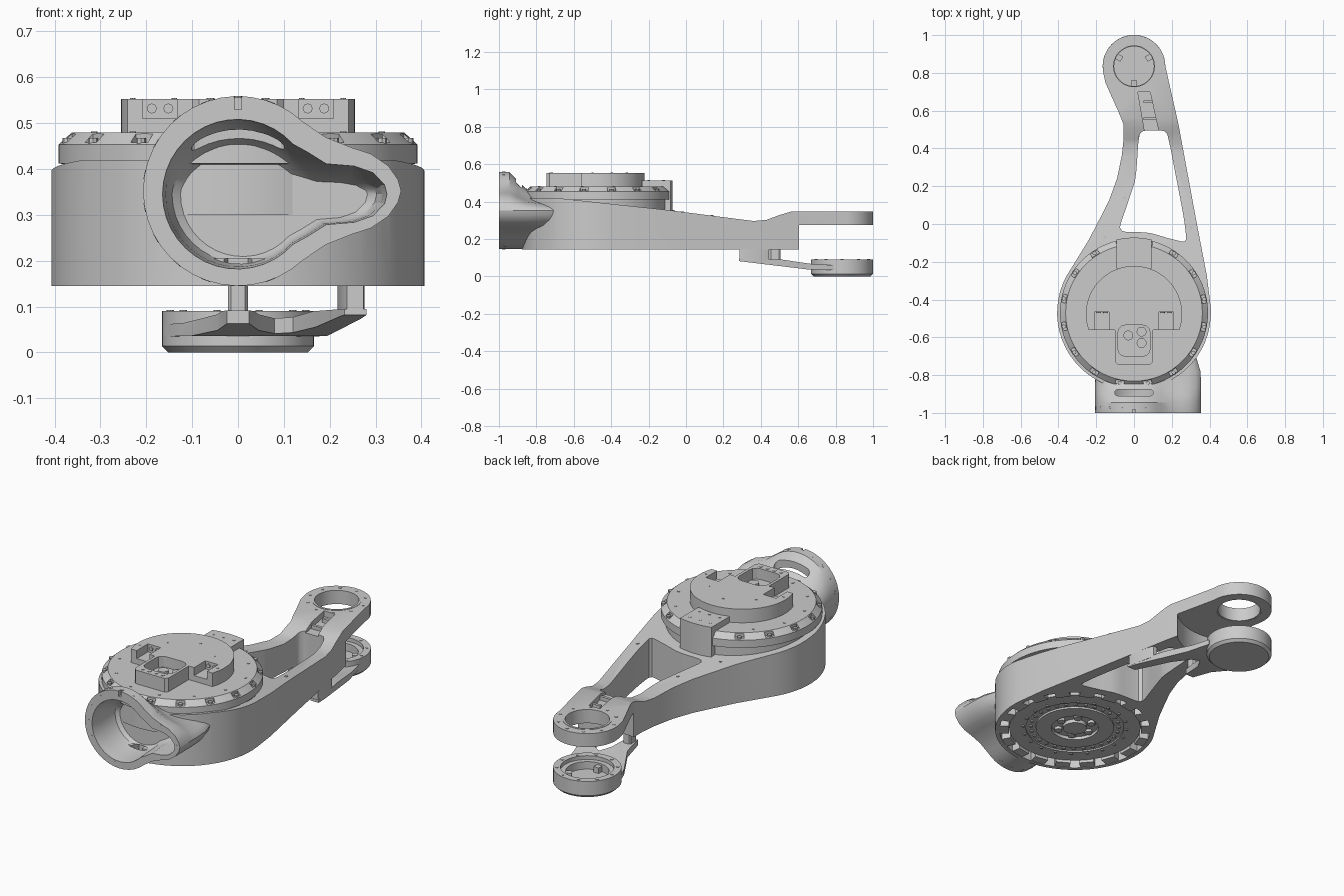
import bpy, bmesh
from math import sin, cos, pi, radians
from mathutils import Matrix, Vector

if "Cube" in bpy.data.objects:
    bpy.data.objects.remove(bpy.data.objects["Cube"])

HUB = (0, -0.47)    # turntable centre
EYE = (0, 0.835)    # fork eye centre


def finish(name, bm):
    bmesh.ops.recalc_face_normals(bm, faces=bm.faces)
    me = bpy.data.meshes.new(name)
    bm.to_mesh(me)
    bm.free()
    ob = bpy.data.objects.new(name, me)
    bpy.context.collection.objects.link(ob)
    return ob


def loft(name, rings, closed=False):
    bm = bmesh.new()
    vs = [[bm.verts.new(p) for p in r] for r in rings]
    n = len(vs[0])
    pairs = list(zip(vs, vs[1:])) + ([(vs[-1], vs[0])] if closed else [])
    for a, b in pairs:
        for i in range(n):
            j = (i + 1) % n
            bm.faces.new((a[i], a[j], b[j], b[i]))
    if not closed:
        bm.faces.new(vs[0])
        bm.faces.new(vs[-1])
    return finish(name, bm)


def prism(name, pts, lo, hi, axis='z'):
    put = {'x': lambda p, h: (h, *p), 'y': lambda p, h: (p[0], h, p[1]), 'z': lambda p, h: (*p, h)}[axis]
    return loft(name, [[put(p, h) for p in pts] for h in (lo, hi)])


def arc(c, r, a0, a1, n):
    return [(c[0] + r * cos(radians(a0 + (a1 - a0) * i / n)),
             c[1] + r * sin(radians(a0 + (a1 - a0) * i / n))) for i in range(n + 1)]


def lathe(name, c, prof, n=48, closed=False):
    return loft(name, [[(x, y, z) for x, y in arc(c, r, 0, 360, n)[:-1]] for r, z in prof], closed)


def rounded(pts, times=2):
    # corner cutting for soft outlines
    for _ in range(times):
        pts = [q for a, b in zip(pts, pts[1:] + pts[:1])
               for q in (Vector(a).lerp(b, 0.15), Vector(a).lerp(b, 0.85))]
    return [tuple(p) for p in pts]


def boxes(name, mats):
    bm = bmesh.new()
    for m in mats:
        bmesh.ops.create_cube(bm, size=1, matrix=m)
    return finish(name, bm)


def box(x0, x1, y0, y1, z0, z1):
    return Matrix.Translation(((x0 + x1) / 2, (y0 + y1) / 2, (z0 + z1) / 2)) @ Matrix.Diagonal((x1 - x0, y1 - y0, z1 - z0, 1))


def bolts(name, places, r=0.01, depth=0.004, rot=Matrix(), seg=8):
    bm = bmesh.new()
    for p in places:
        bmesh.ops.create_cone(bm, cap_ends=True, segments=seg, radius1=r, radius2=r, depth=depth,
                              matrix=Matrix.Translation(p) @ rot)
    return finish(name, bm)


def polar(c, r, z, n, off=0):
    return [(x, y, z) for x, y in arc(c, r, off, off + 360, n)[:-1]]


def radial_boxes(c, r, z, n, size, off=0):
    return [Matrix.Translation((c[0], c[1], z)) @ Matrix.Rotation(2 * pi * i / n + radians(off), 4, 'Z')
            @ Matrix.Translation((r, 0, 0)) @ Matrix.Diagonal((*size, 1)) for i in range(n)]


def boolean(ob, tool, op='DIFFERENCE'):
    tool.hide_render = True
    m = ob.modifiers.new('bool', 'BOOLEAN')
    m.operation, m.object, m.solver = op, tool, 'EXACT'
    bpy.context.view_layer.objects.active = ob
    bpy.ops.object.modifier_apply(modifier=m.name)
    bpy.data.objects.remove(tool)


# Main link: plan outline trimmed by the side profile
plan = (arc(EYE, 0.166, 0, 190, 18)
        + [(-0.152, 0.75), (-0.13, 0.70), (-0.085, 0.60), (-0.056, 0.53), (-0.055, 0.45), (-0.065, 0.36),
           (-0.09, 0.24), (-0.13, 0.13), (-0.18, 0.03), (-0.24, -0.085)]
        + arc(HUB, 0.407, 145, 368, 36) + [(0.385, -0.27), (0.333, 0), (0.235, 0.53)])
body = prism('link_body', plan, 0.1, 0.6)
side = [(-0.95, 0.145), (0.66, 0.145), (0.66, 0.274), (1.05, 0.274), (1.05, 0.346), (0.56, 0.346),
        (0.5, 0.328), (0.43, 0.302), (0.36, 0.296), (-0.1, 0.355), (-0.7, 0.42), (-0.95, 0.42)]
boolean(body, prism('side_cutter', side, -0.7, 0.7, 'x'), 'INTERSECT')

# Keyhole shaped pipe mouth at the front
def keyhole(r, cz, neck, a):
    up = [(x, z + cz) for x, z in neck]
    return arc((0, cz), r, a, 360 - a, 30) + [(x, 2 * cz - z) for x, z in up] + up[-2::-1]


def section(pts, y, s, top, cz):
    return [(0.07 + (x - 0.07) * s, y, cz + (z - cz) * s * (top if z > cz else 1)) for x, z in pts]


outer = keyhole(0.207, 0.352, [(0.19, 0.118), (0.25, 0.094), (0.29, 0.081), (0.328, 0.055), (0.349, 0.025), (0.356, 0)], 47)
inner = keyhole(0.16, 0.345, [(0.15, 0.09), (0.19, 0.065), (0.25, 0.06), (0.29, 0.046), (0.315, 0.02), (0.32, 0)], 42)
boolean(body, loft('pipe', [section(outer, y, s, t, 0.352) for y, s, t in
                            ((-1, 1, 1), (-0.945, 1, 1), (-0.9, 1, 0.78), (-0.86, 1, 0.58), (-0.78, 0.985, 0.45), (-0.68, 0.88, 0.3))]), 'UNION')
boolean(body, loft('cavity', [section(inner, y, s, t, 0.345) for y, s, t in
                              ((-1.02, 1.03, 1), (-0.94, 0.99, 1), (-0.875, 0.97, 0.78), (-0.835, 0.93, 0.58), (-0.82, 0.85, 0.5))]))
slot = arc((0.085, -0.893), 0.017, -90, 90, 6) + arc((-0.085, -0.893), 0.017, 90, 270, 6)
boolean(body, prism('slot', slot, 0.42, 0.6))
boolean(body, boxes('top_notch', [box(-0.008, 0.008, -1.02, -0.975, 0.53, 0.6)]))

# Window between the two arms, fork eye and fork relief
window = rounded([(-0.085, -0.04), (0.08, -0.045), (0.18, -0.075), (0.28, -0.1), (0.265, 0.03), (0.18, 0.47), (0.16, 0.495),
                  (0.05, 0.495), (0.025, 0.47), (0.01, 0.24), (-0.03, 0.12)])
boolean(body, prism('window', window, 0.1, 0.6))
boolean(body, lathe('eye_hole', EYE, [(0.116, 0.2), (0.116, 0.4)]))
boolean(body, lathe('fork_relief', EYE, [(0.318, 0.1), (0.318, 0.274)], 64))
boolean(body, prism('cable_channel', [(0.06, 0.47), (0.135, 0.47), (0.085, 0.70), (0.02, 0.70)], 0.315, 0.4))
boolean(body, lathe('base_recess', HUB, [(0.385, 0.1), (0.385, 0.205)], 64))

lathe('eye_collar', EYE, [(0.12, 0.275), (0.12, 0.348), (0.108, 0.348), (0.108, 0.275)], 48, True)
bolts('eye_bolts', polar(EYE, 0.143, 0.346, 10, 10), 0.008)
boxes('channel_ribs', [box(0.05, 0.12, y, y + 0.015, 0.3, 0.335) for y in (0.55, 0.64)])
bolts('arm_bolts', [(-0.155, -0.07, 0.352), (-0.05, 0.14, 0.325), (0.3, -0.02, 0.345)], 0.008)

# Front flange bolts
turn = Matrix.Rotation(pi / 2, 4, 'X')
ring = [(x, -0.999, z) for x, z in arc((0, 0.352), 0.185, 75, 285, 8)]
bolts('flange_bolts', ring[1:-1] + [(0.24, -0.999, 0.352 + s * 0.085) for s in (1, -1)] + [(0.337, -0.999, 0.352)],
      0.009, 0.004, turn, 6)
# Row of radial bolts around the flange rim
bm = bmesh.new()
for a in range(70, 300, 20):
    v = Vector((cos(radians(a)), 0, sin(radians(a))))
    bmesh.ops.create_cone(bm, cap_ends=True, segments=8, radius1=0.01, radius2=0.01, depth=0.005,
                          matrix=Matrix.Translation(Vector((0, -0.975, 0.352)) + v * 0.205) @ v.to_track_quat('Z', 'Y').to_matrix().to_4x4())
finish('rim_bolts', bm)

# Turntable: stepped lower drum with notched chamfer
drum = lathe('turntable_drum', HUB, [(0.37, 0.3), (0.37, 0.41), (0.392, 0.412), (0.392, 0.453), (0.362, 0.48)], 64)
boolean(drum, boxes('rim_notches', radial_boxes(HUB, 0.385, 0.475, 16, (0.04, 0.045, 0.035), 11)))
bolts('rim_notch_bolts', polar(HUB, 0.379, 0.46, 16, 11), 0.011, 0.016)
bolts('drum_bolts', polar(HUB, 0.325, 0.48, 12, 15), 0.007)

# D shaped upper cap with a pocketed front block
cap_plan = arc((0, -0.477), 0.255, -19, 199, 32) + [(-0.1, -0.56), (-0.1, -0.73), (-0.085, -0.745), (0.085, -0.745), (0.1, -0.73), (0.1, -0.56)]
cap = prism('upper_cap', cap_plan, 0.47, 0.553)
pocket = rounded([(-0.085, -0.70), (0.085, -0.70), (0.085, -0.535), (-0.085, -0.535)])
boolean(cap, prism('pocket', pocket, 0.495, 0.6))
boolean(cap, boxes('side_pockets', [box(s * 0.17 - 0.038, s * 0.17 + 0.038, -0.6, -0.465, 0.51, 0.6) for s in (-1, 1)]))
bolts('pocket_connectors', [(-0.03, -0.59, 0.5), (0.04, -0.57, 0.5), (0.04, -0.63, 0.5)], 0.026, 0.02, seg=20)
bolts('pocket_screws', [(x, -0.72, 0.553) for x in (-0.06, -0.02, 0.02, 0.06)], 0.009)
bolts('side_pocket_screws', [(s * 0.17 + d, -0.466, 0.532) for s in (-1, 1) for d in (-0.018, 0.018)], 0.011, 0.01, turn)
bolts('cap_bolts', polar((0, -0.477), 0.16, 0.553, 6, 30)[:3] + [(s * 0.23, -0.5, 0.553) for s in (-1, 1)], 0.006)

# Rear housing block on the turntable
rear = arc(HUB, 0.398, 76.5, 103.5, 8) + [(-0.093, -0.235), (0.093, -0.235)]
prism('rear_block', rear, 0.33, 0.512)
bolts('rear_block_bolts', [(x, y, 0.512) for x in (-0.06, 0, 0.06) for y in (-0.2, -0.12)], 0.007)

# Underside: stepped disc, lugs and bolt circles
lathe('base_disc', HUB, [(0.335, 0.21), (0.335, 0.16), (0.25, 0.16), (0.25, 0.168), (0.2, 0.168), (0.2, 0.158),
                         (0.12, 0.158), (0.12, 0.175), (0.06, 0.175), (0.06, 0.155)], 56)
boxes('base_lugs', radial_boxes(HUB, 0.362, 0.176, 18, (0.05, 0.075, 0.058)))
bolts('base_outer_bolts', polar(HUB, 0.225, 0.166, 28), 0.009, 0.01)
bolts('base_mid_bolts', polar(HUB, 0.265, 0.158, 20), 0.008, 0.008)
bolts('base_hub_bolts', polar(HUB, 0.09, 0.17, 6), 0.02, 0.02, seg=12)

# Lower fork bracket: dished eye, two sloping legs, mounting pads
lathe('lower_eye', EYE, [(0.152, 0), (0.166, 0.014), (0.166, 0.09), (0.13, 0.09), (0.13, 0.07), (0.105, 0.07), (0.105, 0.03)])
boxes('lower_eye_webs', radial_boxes(EYE, 0.095, 0.045, 3, (0.04, 0.03, 0.03), 30))
bolts('lower_eye_bolts', polar(EYE, 0.148, 0.09, 10), 0.008)
legs = prism('lower_legs', [(0.163, 0.79), (-0.16, 0.79), (-0.13, 0.71), (-0.045, 0.56), (-0.024, 0.44), (0.024, 0.44),
                            (0.045, 0.56), (0.08, 0.62), (0.12, 0.60), (0.17, 0.5), (0.225, 0.30), (0.232, 0.283), (0.28, 0.283),
                            (0.268, 0.35), (0.205, 0.62)], -0.1, 0.3)
boolean(legs, prism('leg_profile', [(0.27, 0.083), (0.66, 0.036), (0.82, 0.034), (0.82, 0.06), (0.69, 0.064),
                                    (0.51, 0.09), (0.27, 0.095)], -0.5, 0.5, 'x'), 'INTERSECT')
boolean(legs, lathe('leg_eye_clear', EYE, [(0.13, -0.1), (0.13, 0.3)]))
prism('left_pad', rounded([(-0.022, 0.445), (0.022, 0.445), (0.022, 0.505), (-0.022, 0.505)], 1), 0.075, 0.146)
prism('right_pad', rounded([(0.23, 0.285), (0.281, 0.285), (0.249, 0.445), (0.215, 0.445)], 1), 0.082, 0.146)

# Soft shading with crisp edges
bpy.ops.object.select_all(action='DESELECT')
for ob in bpy.context.scene.objects:
    ob.select_set(True)
    bpy.context.view_layer.objects.active = ob
bpy.ops.object.shade_smooth_by_angle(angle=radians(28))
